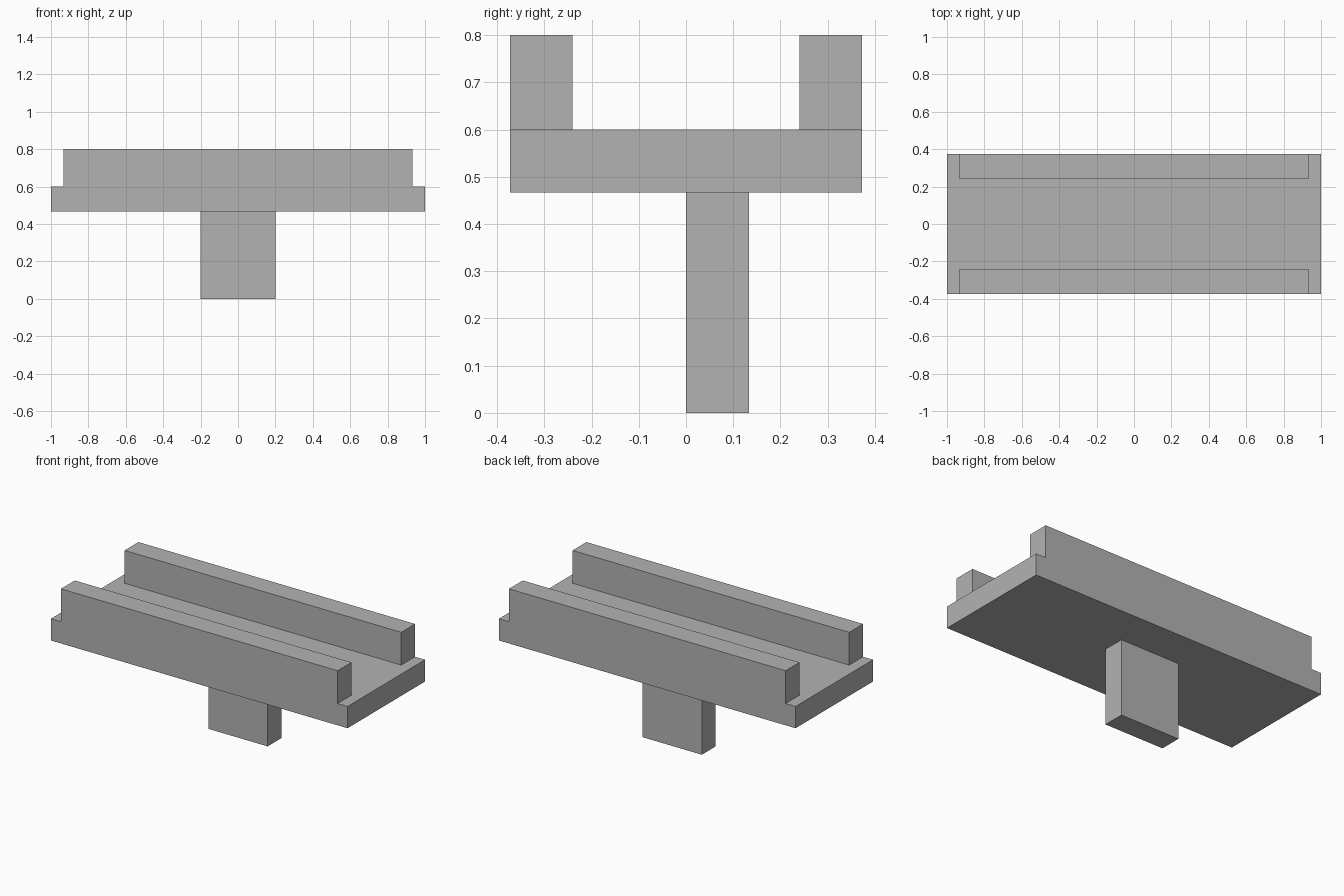
import bpy
import bmesh
from mathutils import Vector

cube = bpy.data.objects.get("Cube")
if cube:
    bpy.data.objects.remove(cube, do_unlink=True)

# Single plain grey
grey = bpy.data.materials.new("plain_grey")
grey.use_nodes = True
colour = (0.45, 0.45, 0.45, 1)
grey.diffuse_color = colour
grey.node_tree.nodes["Principled BSDF"].inputs["Base Color"].default_value = colour


def box(name, low, high):
    """Add a flat-faced box spanning two opposite corners."""
    low, high = Vector(low), Vector(high)
    bm = bmesh.new()
    bmesh.ops.create_cube(bm, size=1)
    bmesh.ops.scale(bm, vec=high - low, verts=bm.verts)
    bmesh.ops.translate(bm, vec=(low + high) / 2, verts=bm.verts)
    mesh = bpy.data.meshes.new(name)
    bm.to_mesh(mesh)
    bm.free()
    mesh.materials.append(grey)
    obj = bpy.data.objects.new(name, mesh)
    bpy.context.collection.objects.link(obj)
    return obj


half_depth = 0.373
thick = 0.133
deck_bottom, deck_top, rail_top = 0.467, 0.6, 0.8

# Wide deck
box("deck", (-1, -half_depth, deck_bottom), (1, half_depth, deck_top))

# Rails along the front and back edges
inner = half_depth - thick
box("front_rail", (-0.933, -half_depth, deck_top), (0.933, -inner, rail_top))
box("back_rail", (-0.933, inner, deck_top), (0.933, half_depth, rail_top))

# Support post, set behind the middle
box("post", (-0.2, 0, 0), (0.2, thick, deck_bottom))
